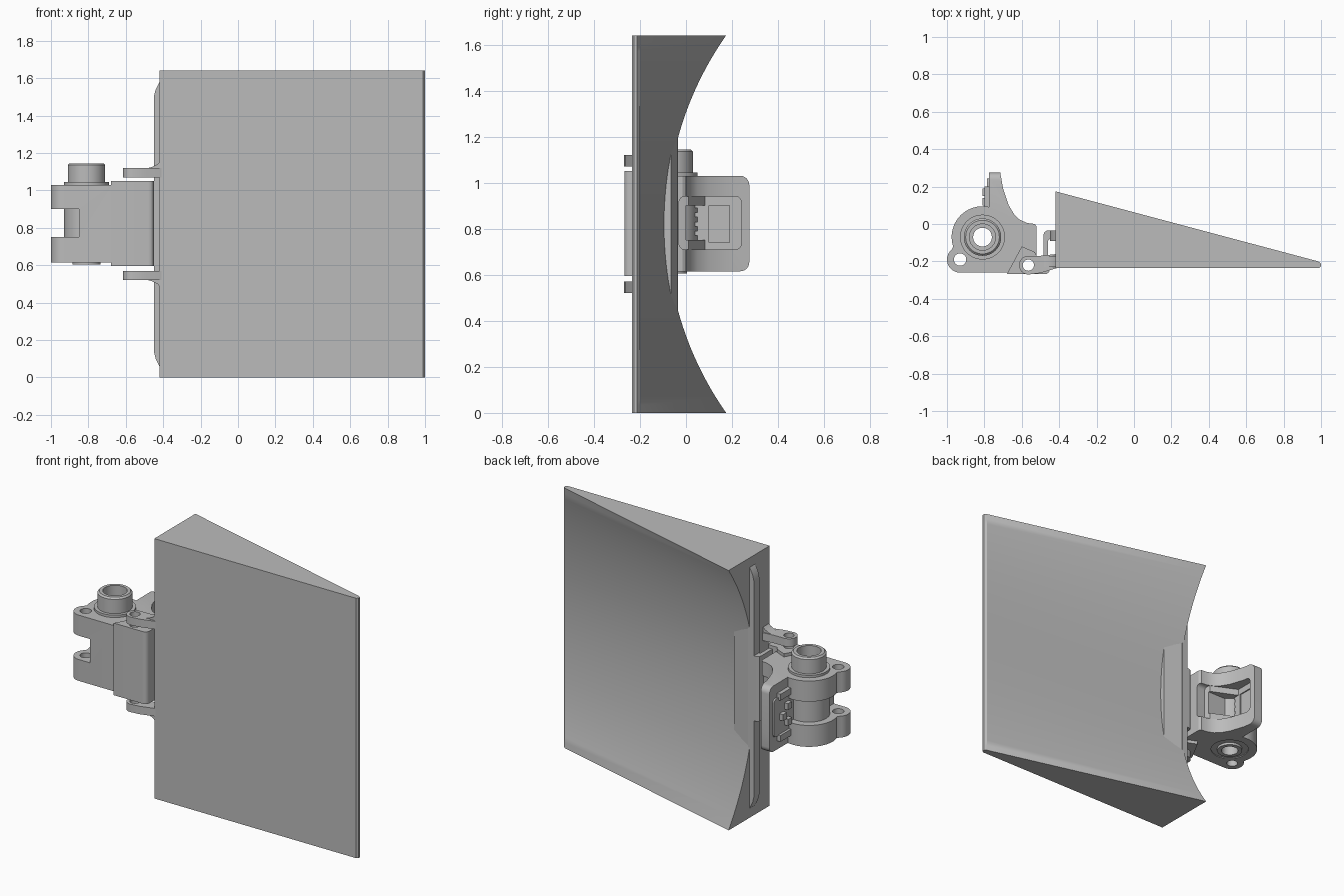
import bpy, bmesh, math
from mathutils import Vector

cube = bpy.data.objects.get("Cube")
if cube:
    bpy.data.objects.remove(cube, do_unlink=True)

GREY = (0.5, 0.5, 0.5, 1)
mat = bpy.data.materials.new("plain grey")
mat.use_nodes = True
mat.diffuse_color = GREY
mat.node_tree.nodes["Principled BSDF"].inputs["Base Color"].default_value = GREY


def loft(name, rings, closed=False):
    """Skin a list of equal-length point rings; cap the ends unless closed."""
    bm = bmesh.new()
    rows = [[bm.verts.new(p) for p in ring] for ring in rings]
    n = len(rows[0])
    pairs = list(zip(rows, rows[1:] + rows[:1])) if closed else list(zip(rows, rows[1:]))
    for a, b in pairs:
        for i in range(n):
            j = (i + 1) % n
            bm.faces.new((a[i], a[j], b[j], b[i]))
    if not closed:
        bm.faces.new(rows[0])
        bm.faces.new(rows[-1])
    bmesh.ops.recalc_face_normals(bm, faces=bm.faces)
    mesh = bpy.data.meshes.new(name)
    bm.to_mesh(mesh)
    bm.free()
    obj = bpy.data.objects.new(name, mesh)
    mesh.materials.append(mat)
    bpy.context.collection.objects.link(obj)
    return obj


def prism(name, pts, lo, hi, axis="z"):
    """Extrude a 2D outline along an axis."""
    place = {"x": lambda a, b, h: (h, a, b),
             "y": lambda a, b, h: (a, h, b),
             "z": lambda a, b, h: (a, b, h)}[axis]
    return loft(name, [[place(a, b, h) for a, b in pts] for h in (lo, hi)])


def box(name, x0, x1, y0, y1, z0, z1):
    return prism(name, [(x0, y0), (x1, y0), (x1, y1), (x0, y1)], z0, z1)


def arc(cx, cy, r, a0, a1, n=12):
    angles = [math.radians(a0 + (a1 - a0) * i / n) for i in range(n + 1)]
    return [(cx + r * math.cos(a), cy + r * math.sin(a)) for a in angles]


def disc(name, cx, cy, r, z0, z1):
    return prism(name, arc(cx, cy, r, 0, 352.5, 47), z0, z1)


def round_rect(x0, x1, y0, y1, r):
    return (arc(x1 - r, y1 - r, r, 0, 90, 6) + arc(x0 + r, y1 - r, r, 90, 180, 6)
            + arc(x0 + r, y0 + r, r, 180, 270, 6) + arc(x1 - r, y0 + r, r, 270, 360, 6))


def combine(obj, tool, operation="DIFFERENCE"):
    """Apply a boolean and discard the tool."""
    tool.hide_render = True
    mod = obj.modifiers.new("cut", "BOOLEAN")
    mod.operation, mod.solver, mod.object = operation, "EXACT", tool
    bpy.context.view_layer.objects.active = obj
    bpy.ops.object.modifier_apply(modifier=mod.name)
    bpy.data.objects.remove(tool, do_unlink=True)


# Wedge block with a concave back that straightens towards the thin edge
H, MID, LEFT = 1.64, 0.82, -0.42
rings = []
for i in range(49):
    z = H * i / 48
    back = 1.34 - math.sqrt(1.425 ** 2 - (z - MID) ** 2)
    rings.append([(x, y, z) for x, y in (
        (LEFT, -0.235), (0.99, -0.235), (1, -0.225), (1, -0.212), (0.985, -0.2), (LEFT, back))])
loft("wedge_block", rings)

# Flat pad in the middle of the concave back
prism("back_pad", [(LEFT, -0.2), (-0.29, -0.2), (-0.29, -0.065), (LEFT, -0.035)], 0.44, 1.2)

# Long rib on the side face
prism("side_rib", [(-0.41, 0.05), (LEFT, 0.06), (-0.44, 0.1), (-0.45, 0.14),
                   (-0.45, 1.5), (-0.44, 1.54), (LEFT, 1.58), (-0.41, 1.59)], -0.09, -0.035, "y")

# Two hinge arms with flared roots
PIN = (-0.565, -0.22)
for name, side in (("upper_hinge_arm", 1), ("lower_hinge_arm", -1)):
    outline = arc(*PIN, 0.05, 90, 270) + [(-0.5, -0.262), (-0.41, -0.235), (-0.41, -0.16), (-0.5, -0.17)]
    ends = sorted((MID + side * 0.25, MID + side * 0.3))
    arm = prism(name, outline, *ends)
    combine(arm, disc("pin_cutter", *PIN, 0.03, 0, 2))
    root = [(-0.41, MID + side * 0.27), (-0.5, MID + side * 0.295), (-0.46, MID + side * 0.305),
            (-0.43, MID + side * 0.32), (-0.41, MID + side * 0.345)]
    prism(name + "_flare", root, -0.23, -0.17, "y")

# Clamp body: round barrel with a bolt ear
AXIS = (-0.81, -0.07)
EAR = (-0.93, -0.19)
body = prism("clamp_body", arc(*EAR, 0.07, 270, 130) + arc(*AXIS, 0.165, 198, 60, 24)
             + arc(*AXIS, 0.235, 20, -54), 0.615, 1.03)
combine(body, disc("bore_cutter", *AXIS, 0.112, 0, 2))
combine(body, disc("ear_cutter", *EAR, 0.033, 0, 2))
combine(body, box("side_notch", -1.1, -0.85, -0.4, 0.3, 0.75, 0.9))
combine(body, box("rear_notch", -1.1, -0.5, 0, 0.3, 0.75, 0.9))

# Hollow core and collar turned around the barrel axis
core = [(0.05, 0.605), (0.075, 0.605), (0.075, 0.62), (0.12, 0.62), (0.12, 1.045), (0.1, 1.045),
        (0.1, 1.135), (0.09, 1.145), (0.07, 1.145), (0.07, 1.0), (0.05, 1.0)]
turns = [math.tau * i / 48 for i in range(48)]
loft("core_tube", [[(AXIS[0] + r * math.cos(a), AXIS[1] + r * math.sin(a), z) for r, z in core]
                   for a in turns], closed=True)

# Front knuckle panel that wraps the hinge pin
panel = prism("knuckle_panel", [(-0.68, -0.268), (-0.48, -0.268)] + arc(-0.48, -0.24, 0.03, 300, 360, 4)
              + [(-0.45, -0.18), (-0.465, -0.17), (-0.52, -0.17), (-0.53, -0.15), (-0.6, -0.12)],
              0.595, 1.05)
combine(panel, disc("pin_cutter", *PIN, 0.03, 0, 2))

# Latch hook reaching for the rib
prism("latch_hook", [(-0.485, -0.2), (-0.46, -0.2), (-0.46, -0.09), (-0.45, -0.08), (-0.42, -0.08),
                     (-0.42, -0.035), (-0.465, -0.035), (-0.48, -0.045), (-0.485, -0.06)], 0.62, 1.03)

# Rear bracket: swept plate with rounded corners and a window
bracket = prism("rear_bracket", [
    (-0.775, 0.275), (-0.715, 0.275), (-0.7, 0.19), (-0.67, 0.1), (-0.64, 0.05), (-0.61, 0.022),
    (-0.57, 0.005), (-0.53, 0), (-0.52, -0.015), (-0.52, -0.17), (-0.6, -0.18), (-0.6, -0.05),
    (-0.64, 0.02), (-0.7, 0.06), (-0.775, 0.065)], 0.615, 1.03)
combine(bracket, prism("corner_trim", round_rect(-0.5, 0.275, 0.615, 1.03, 0.04), -1, 0, "x"), "INTERSECT")
combine(bracket, prism("window_cutter", round_rect(-0.03, 0.24, 0.71, 0.94, 0.025), -1, 0, "x"))

# Insert plate in the window with chips and edge teeth
insert = prism("insert_plate", round_rect(0.05, 0.242, 0.705, 0.945, 0.02), -0.785, -0.75, "x")
combine(insert, box("insert_recess", -0.757, -0.7, 0.1, 0.19, 0.74, 0.9))
for i, (y, z) in enumerate(((0.12, 0.87), (0.17, 0.82), (0.12, 0.77))):
    box(f"insert_chip_{i}", -0.81, -0.78, y - 0.02, y + 0.02, z - 0.02, z + 0.02)
for i in range(5):
    z = 0.74 + 0.04 * i
    box(f"insert_tooth_{i}", -0.78, -0.755, 0.04, 0.055, z - 0.01, z + 0.01)

# Small clips above and below the insert
for name, z in (("upper_clip", 0.95), ("lower_clip", 0.69)):
    box(name, -0.8, -0.77, 0.07, 0.2, z - 0.02, z + 0.02)

# Smooth curved walls while keeping edges crisp
for obj in bpy.context.scene.objects:
    obj.select_set(obj.type == "MESH")
bpy.ops.object.shade_smooth_by_angle(angle=math.radians(30))
